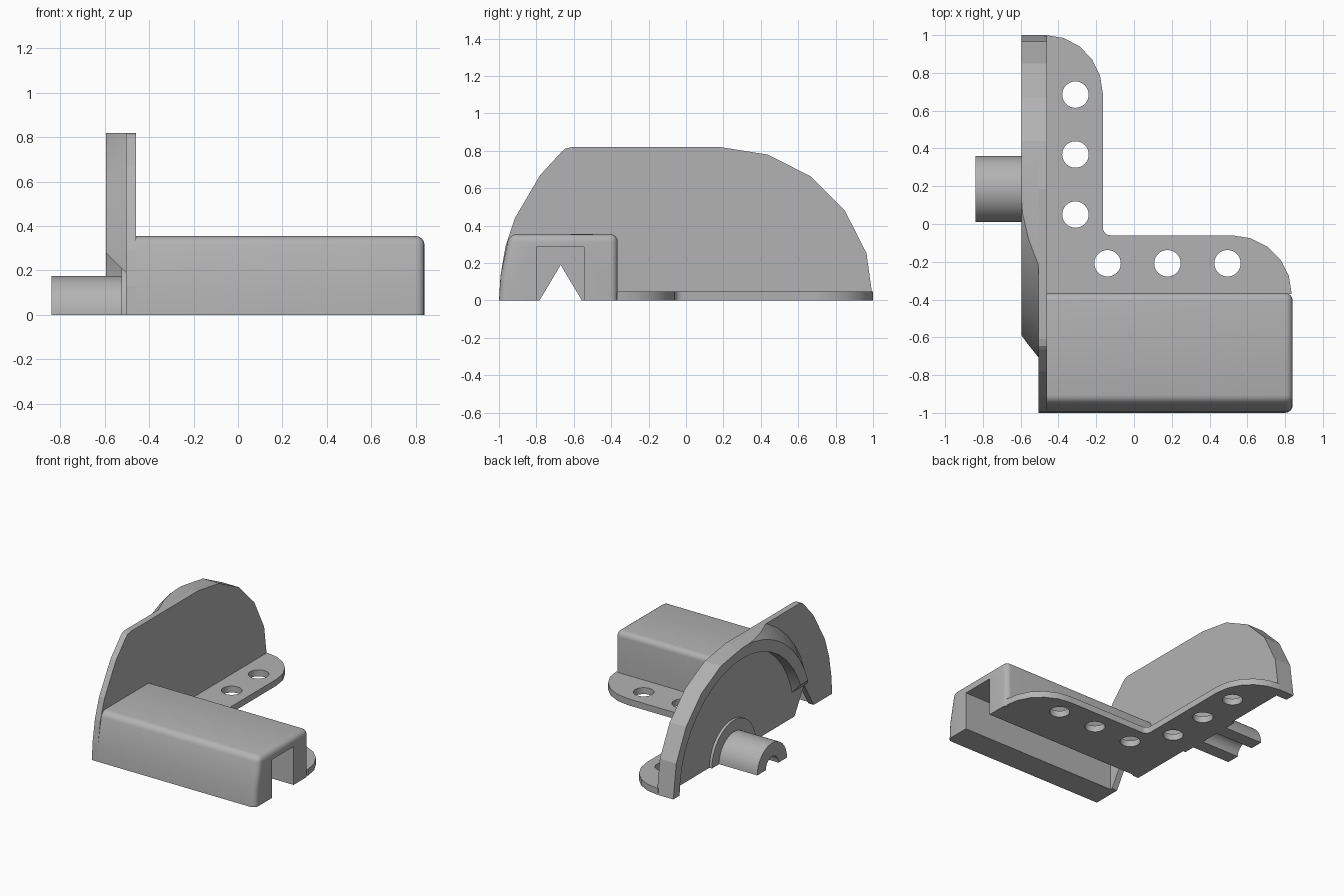
import bpy, bmesh
from math import sin, cos, pi, radians
from mathutils import Vector

if "Cube" in bpy.data.objects:
    bpy.data.objects.remove(bpy.data.objects["Cube"], do_unlink=True)

grey = bpy.data.materials.new("plain_grey")
grey.use_nodes = True
grey.diffuse_color = (0.45, 0.45, 0.45, 1)
grey.node_tree.nodes["Principled BSDF"].inputs["Base Color"].default_value = (0.45, 0.45, 0.45, 1)

AXIS_Y = 0.185      # centre line of the peg and the round shield


def prism(name, points, axis, a, b, bevel_rule=None, bevel=0.04):
    """Extrude a 2D outline along an axis from a to b, optionally rounding edges."""
    def place(p, t):
        return (t, p[0], p[1]) if axis == "x" else (p[0], t, p[1]) if axis == "y" else (p[0], p[1], t)
    bm = bmesh.new()
    low = [bm.verts.new(place(p, a)) for p in points]
    high = [bm.verts.new(place(p, b)) for p in points]
    bm.faces.new(low)
    bm.faces.new(high)
    for i in range(len(points)):
        j = (i + 1) % len(points)
        bm.faces.new((low[i], low[j], high[j], high[i]))
    bmesh.ops.recalc_face_normals(bm, faces=bm.faces)
    if bevel_rule:
        edges = [e for e in bm.edges if bevel_rule(e.verts[0].co, e.verts[1].co)]
        bmesh.ops.bevel(bm, geom=edges, offset=bevel, segments=4, profile=0.5, affect="EDGES")
    mesh = bpy.data.meshes.new(name)
    bm.to_mesh(mesh)
    bm.free()
    mesh.materials.append(grey)
    obj = bpy.data.objects.new(name, mesh)
    bpy.context.collection.objects.link(obj)
    return obj


def arc(cx, cy, r, start, end, n):
    angles = [radians(start + (end - start) * i / n) for i in range(n + 1)]
    return [(cx + r * cos(t), cy + r * sin(t)) for t in angles]


def disc(cx, cy, r, n=40):
    return arc(cx, cy, r, 0, 360, n)[:-1]


def combine(obj, cutter, operation="DIFFERENCE", keep=False):
    mod = obj.modifiers.new("cut", "BOOLEAN")
    mod.object = cutter
    mod.operation = operation
    mod.solver = "EXACT"
    bpy.context.view_layer.objects.active = obj
    bpy.ops.object.modifier_apply(modifier=mod.name)
    if not keep:
        bpy.data.objects.remove(cutter, do_unlink=True)


# Upright shield: rounded at the back, flat on top, curved down at the front
shield_outline = [(-1, 0), (-0.992, 0.13), (-0.965, 0.29), (-0.915, 0.44), (-0.78, 0.67),
                  (-0.665, 0.795), (-0.645, 0.812), (-0.61, 0.82)]
shield_outline += arc(AXIS_Y, 0, 0.82, 90, 0, 5)
shield_outline = [(min(y, 1), z) for y, z in shield_outline]
shield = prism("shield_wall", shield_outline, "x", -0.505, -0.46)

# Raised rim on the outer side, with a sloping flank towards the front
rim = prism("shield_rim", shield_outline, "x", -0.595, -0.504)
bpy.ops.mesh.primitive_cone_add(vertices=40, radius1=0.805, radius2=0.925, depth=0.12,
                                location=(-0.555, AXIS_Y, 0), rotation=(0, pi / 2, 0))
combine(rim, bpy.context.object, "INTERSECT")
combine(rim, prism("recess_cutter", disc(AXIS_Y, 0, 0.74), "x", -0.7, -0.4))
combine(rim, prism("rim_end_cutter", [(-0.65, -0.1), (-0.65, 0.335), (-0.5, 0.185), (-0.5, -0.1)],
                   "y", -0.9, -0.3))

# Hollow arm along the front
def arm_edge(p, q):
    along_top = min(p.z, q.z) > 0.3
    at_end = min(p.x, q.x) > 0.8 and max(p.z, q.z) > 0.01
    inner_end = max(p.x, q.x) < 0
    return (along_top or at_end) and not inner_end


arm = prism("hollow_arm", [(-1, 0), (-0.992, 0.13), (-0.945, 0.355), (-0.365, 0.355), (-0.365, 0)],
            "x", -0.48, 0.84, arm_edge)
channel = prism("channel_cutter", [(-0.8, -0.1), (-0.8, 0.285), (-0.545, 0.285), (-0.545, -0.1)],
                "x", -0.46, 1)
combine(arm, channel)

# Triangular outlet through the wall at the closed end of the arm
outlet = prism("outlet_cutter", [(-0.84, -0.095), (-0.67, 0.19), (-0.5, -0.095)], "x", -0.7, -0.44)
combine(arm, outlet, keep=True)
combine(shield, outlet)

# L-shaped mounting flange with six screw holes
flange_outline = [(-0.47, -0.37), (0.835, -0.37)]
flange_outline += [(0.52 + 0.315 * cos(t), -0.37 + 0.31 * sin(t))
                   for t in [radians(18 * i) for i in range(1, 6)]]
flange_outline += arc(-0.125, -0.02, 0.04, 270, 180, 4)
flange_outline += [(-0.465 + 0.3 * cos(t), 0.69 + 0.31 * sin(t))
                   for t in [radians(18 * i) for i in range(6)]]
flange_outline += [(-0.47, 1)]
flange = prism("mounting_flange", flange_outline, "z", 0, 0.048)
holes = [(-0.31, y) for y in (0.05, 0.368, 0.685)] + [(x, -0.208) for x in (-0.14, 0.177, 0.495)]
for x, y in holes:
    combine(flange, prism("hole_cutter", disc(x, y, 0.07, 32), "z", -0.1, 0.2))

# Half-round peg with a collar, grooved along its underside
collar = prism("peg_collar", arc(AXIS_Y, 0, 0.26, 0, 180, 24), "x", -0.525, -0.5)
peg = prism("half_round_peg", arc(AXIS_Y, 0, 0.175, 0, 180, 24), "x", -0.84, -0.51)
combine(peg, prism("groove_cutter", disc(AXIS_Y, 0, 0.075, 24), "x", -0.9, -0.525))

# Smooth the rounded parts, keeping the faceted shield flat
for obj in (arm, flange, collar, peg, rim):
    bpy.ops.object.select_all(action="DESELECT")
    obj.select_set(True)
    bpy.context.view_layer.objects.active = obj
    bpy.ops.object.shade_smooth_by_angle(angle=radians(30 if obj is not rim else 15))
